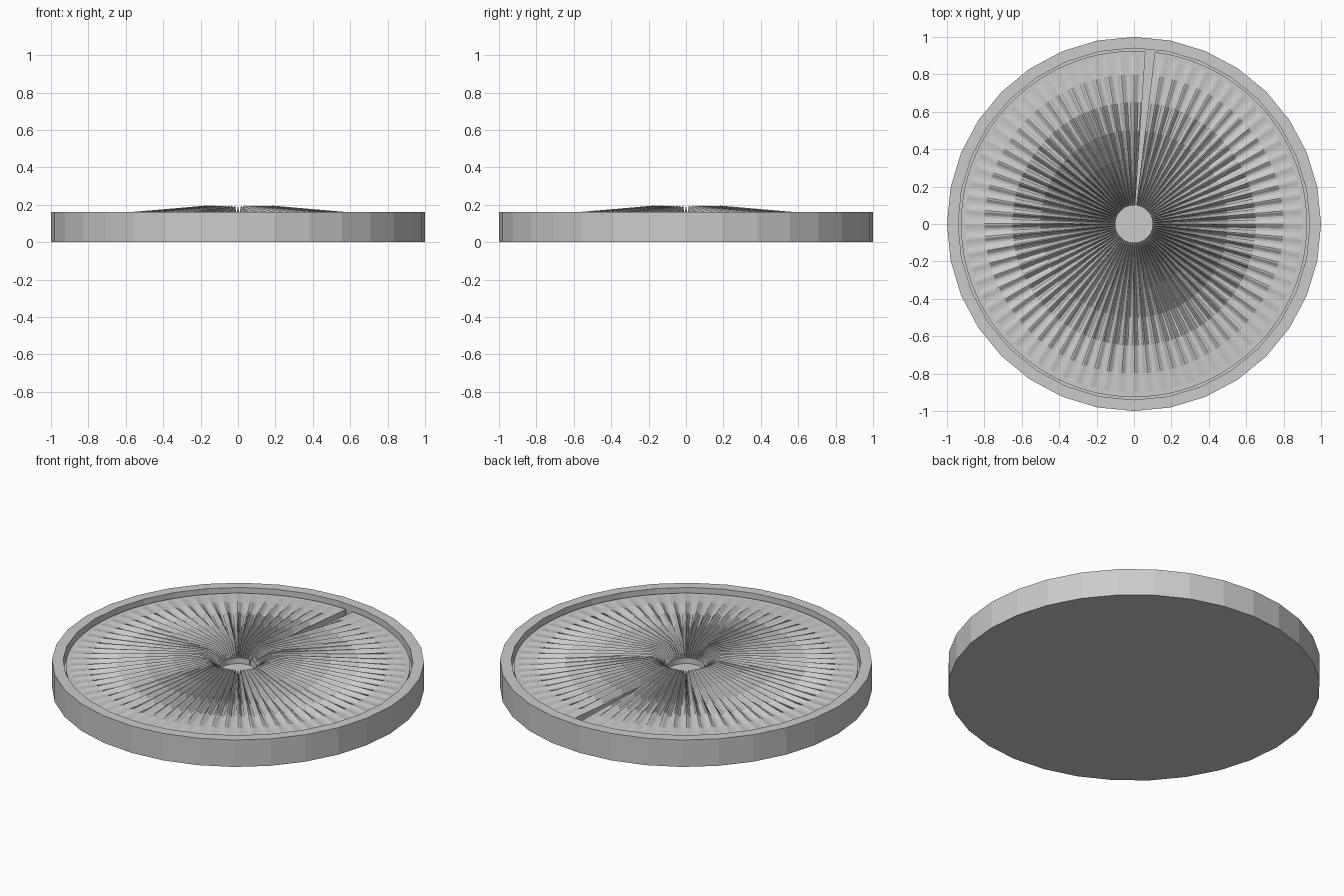
import bpy, bmesh, math
from math import sin, cos, pi, radians

if "Cube" in bpy.data.objects:
    bpy.data.objects.remove(bpy.data.objects["Cube"])

RIDGES, SUB = 72, 8                      # ridges round the disc, samples per ridge
FLOOR, TOP = 0.10, 0.133                 # tray floor and flat disc level


def finish(bm, name):
    bmesh.ops.recalc_face_normals(bm, faces=bm.faces)
    me = bpy.data.meshes.new(name)
    bm.to_mesh(me)
    bm.free()
    ob = bpy.data.objects.new(name, me)
    bpy.context.collection.objects.link(ob)
    return ob


# Tray: 32-sided lathe with a raised rim and recessed floor
bm = bmesh.new()
N = 32
rings = [[bm.verts.new((r * cos(2 * pi * i / N), r * sin(2 * pi * i / N), z)) for i in range(N)]
         for r, z in [(1, 0), (1, 0.16), (0.94, 0.16), (0.94, FLOOR)]]
for a, b in zip(rings, rings[1:]):
    for i in range(N):
        j = (i + 1) % N
        bm.faces.new((a[i], a[j], b[j], b[i]))
bm.faces.new(rings[0][::-1])
bm.faces.new(rings[-1])
finish(bm, "tray")


# Pleated disc: ridges swell quickly from the hole, then fade to the outer edge
def ridge_height(r):
    peak = 0.19
    if r < peak:
        return 0.062 * sin(pi / 2 * (r - 0.1) / (peak - 0.1))
    return 0.062 * max(0, (0.90 - r) / (0.90 - peak))


bm = bmesh.new()
radii = [0.10, 0.12, 0.14, 0.165, 0.19, 0.25, 0.35, 0.5, 0.65, 0.8, 0.9, 0.925]
start, end = radians(90 - 3.8), radians(90 - 6.9 - 0)   # sides of the radial slit
sweep = 2 * pi - (start - end)
steps = RIDGES * SUB
cols = []
for i in range(steps + 1):
    a = start + sweep * i / steps
    wave = (0.5 + 0.5 * cos(RIDGES * (a - pi / 2))) ** 1.5
    col = [bm.verts.new((radii[0] * cos(a), radii[0] * sin(a), FLOOR))]
    col += [bm.verts.new((r * cos(a), r * sin(a), TOP + ridge_height(r) * wave)) for r in radii]
    col.append(bm.verts.new((radii[-1] * cos(a), radii[-1] * sin(a), FLOOR)))
    cols.append(col)
for a, b in zip(cols, cols[1:]):
    for k in range(len(a) - 1):
        bm.faces.new((a[k], a[k + 1], b[k + 1], b[k]))
    bm.faces.new((a[-1], a[0], b[0], b[-1]))
bm.faces.new(cols[0])                    # slit walls
bm.faces.new(cols[-1][::-1])
finish(bm, "pleated_disc")
